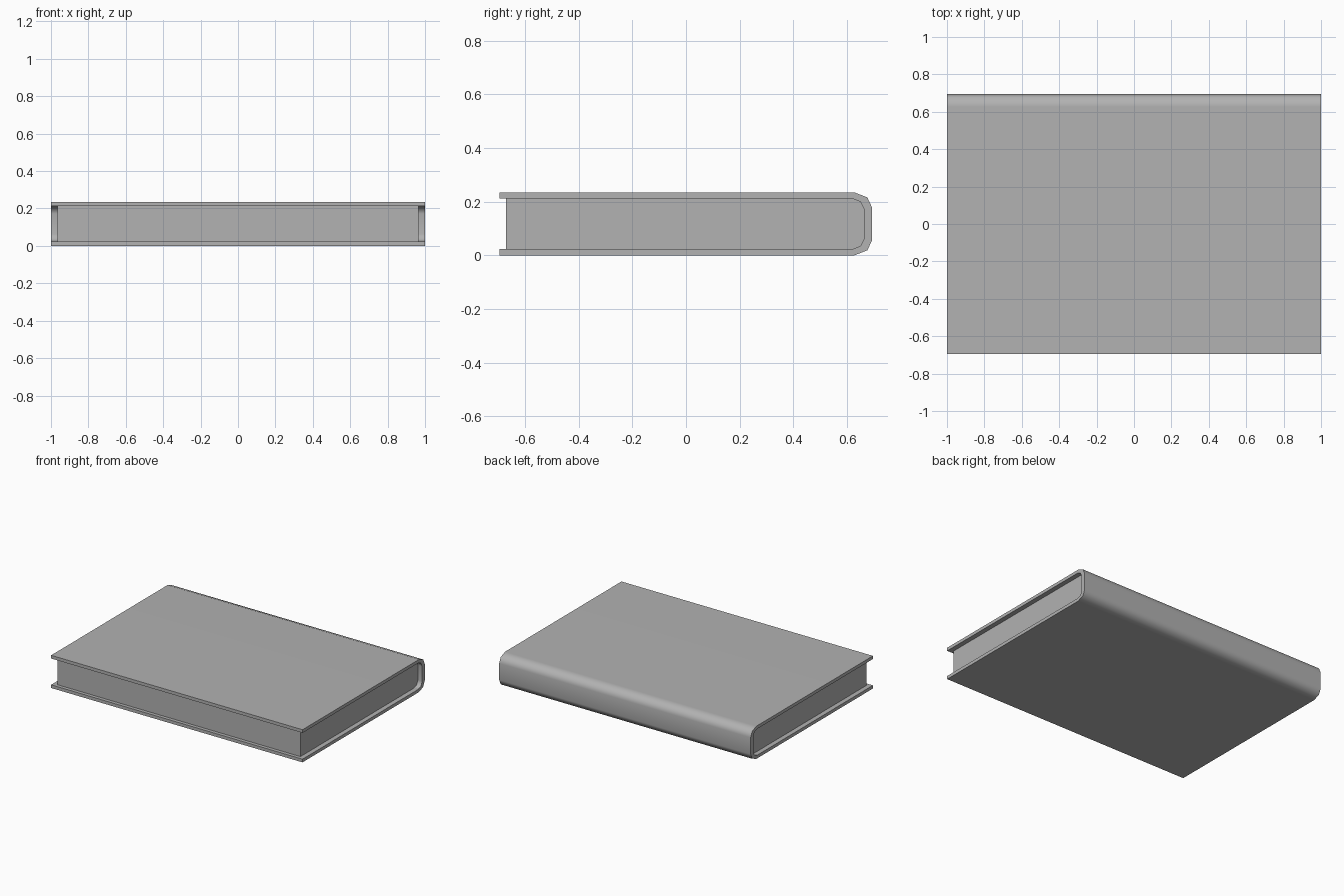
import bpy
import bmesh
import math

HEIGHT = 0.235

cube = bpy.data.objects.get("Cube")
if cube:
    bpy.data.objects.remove(cube, do_unlink=True)

grey = bpy.data.materials.new("plain grey")
grey.use_nodes = True
colour = (0.445, 0.445, 0.445, 1)
grey.diffuse_color = colour
grey.node_tree.nodes["Principled BSDF"].inputs["Base Color"].default_value = colour


def mirrored(half):
    """Complete a lower half profile of (y, z) by mirroring it upwards."""
    return half + [(y, HEIGHT - z) for y, z in reversed(half)]


def extrude_profile(name, caps, half_width):
    """Extrude the cap polygons, which share corners, along x."""
    bm = bmesh.new()
    for cap in caps:
        bm.faces.new([bm.verts.new((-half_width, y, z)) for y, z in cap])
    bmesh.ops.remove_doubles(bm, verts=bm.verts, dist=0.0001)
    result = bmesh.ops.extrude_face_region(bm, geom=bm.faces[:], use_keep_orig=True)
    new_verts = [g for g in result["geom"] if isinstance(g, bmesh.types.BMVert)]
    bmesh.ops.translate(bm, verts=new_verts, vec=(2 * half_width, 0, 0))
    bmesh.ops.recalc_face_normals(bm, faces=bm.faces)

    mesh = bpy.data.meshes.new(name)
    bm.to_mesh(mesh)
    bm.free()
    mesh.materials.append(grey)
    obj = bpy.data.objects.new(name, mesh)
    bpy.context.collection.objects.link(obj)

    # Smooth rounded spine, crisp board edges
    bpy.ops.object.select_all(action='DESELECT')
    obj.select_set(True)
    bpy.context.view_layer.objects.active = obj
    bpy.ops.object.shade_smooth_by_angle(angle=math.radians(60))
    weighted = obj.modifiers.new("flat boards", 'WEIGHTED_NORMAL')
    weighted.keep_sharp = True
    return obj


# Lower halves of the outer cover line and its inner lining
outer = mirrored([(-0.695, 0), (0.627, 0), (0.676, 0.019), (0.694, 0.058)])
lining = [(0.62, 0.023), (0.65, 0.035), (0.664, 0.063)]
inner = mirrored([(-0.695, 0.023)] + lining)

# Cover: one wrapped sheet forming both boards and the spine
cover_caps = [[outer[i], outer[i + 1], inner[i + 1], inner[i]]
              for i in range(len(outer) - 1)]
extrude_profile("cover", cover_caps, 1.0)

# Page block, set back from the cover's open edges
extrude_profile("page_block", [mirrored([(-0.67, 0.023)] + lining)], 0.966)
